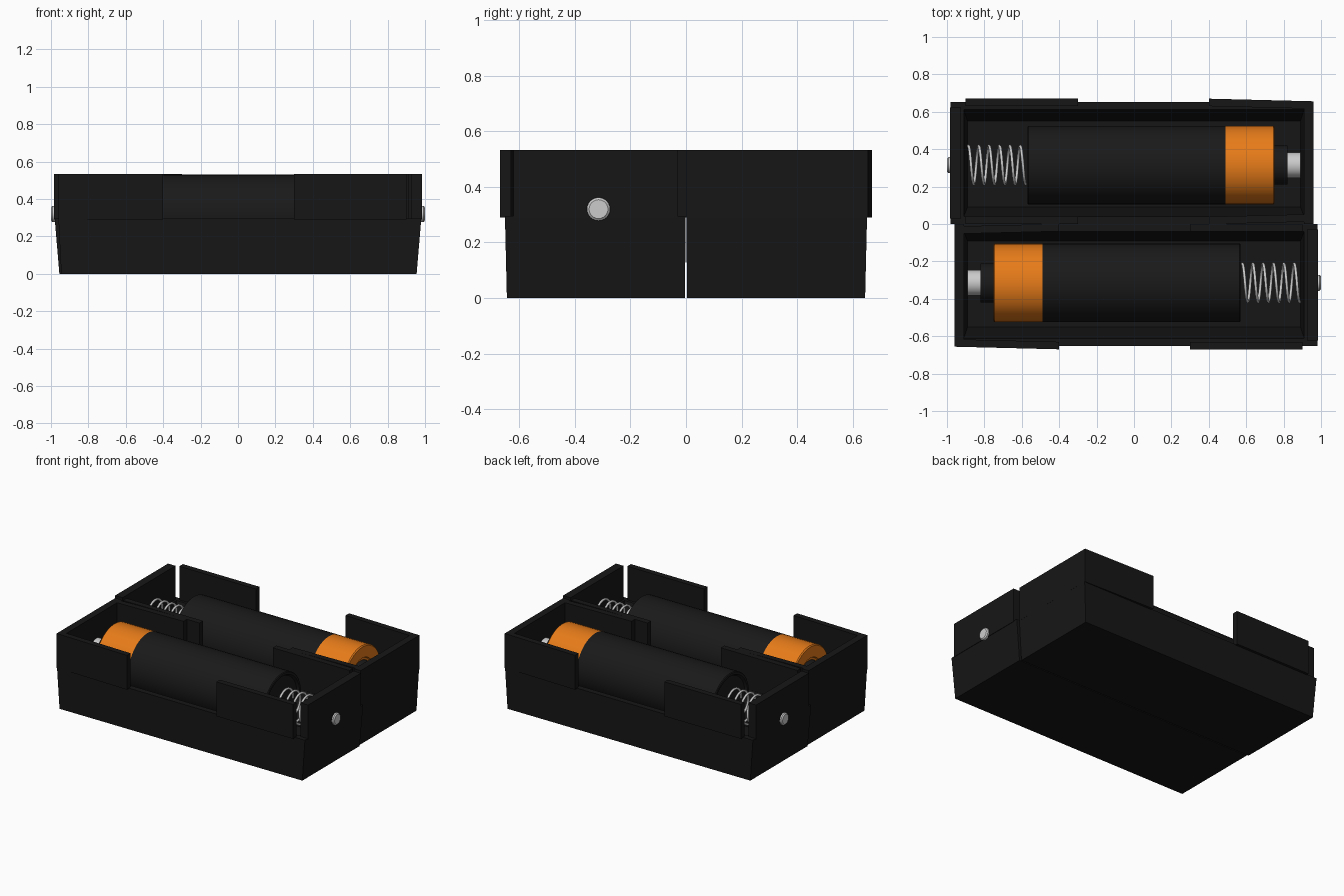
import bpy, bmesh, math

if "Cube" in bpy.data.objects:
    bpy.data.objects.remove(bpy.data.objects["Cube"])

AY, AZ = 0.315, 0.32      # battery axis
RIM, TOP = 0.29, 0.533    # tray rim height, clip top height


def material(name, col):
    m = bpy.data.materials.new(name)
    m.diffuse_color = (*col, 1)
    m.use_nodes = True
    m.node_tree.nodes["Principled BSDF"].inputs["Base Color"].default_value = m.diffuse_color
    return m


BLACK = material("black_plastic", (0.008, 0.008, 0.008))
SLEEVE = material("black_sleeve", (0.01, 0.01, 0.01))
ORANGE = material("orange_sleeve", (0.8, 0.2, 0.01))
METAL = material("metal", (0.6, 0.6, 0.6))


def place(name, data, mat, smooth=False):
    """Link a part and its copy turned half round for the second holder."""
    data.materials.append(mat)
    for i, tag in enumerate(("back", "front")):
        ob = bpy.data.objects.new(f"{name}_{tag}", data)
        ob.rotation_euler.z = math.pi * i
        bpy.context.collection.objects.link(ob)
        if smooth and i == 0:
            bpy.ops.object.select_all(action='DESELECT')
            bpy.context.view_layer.objects.active = ob
            ob.select_set(True)
            bpy.ops.object.shade_smooth_by_angle(angle=math.radians(35))


def loft(name, rings, mat, smooth=False):
    """Join rings of equal point count, closing both ends."""
    bm = bmesh.new()
    vs = [[bm.verts.new(p) for p in r] for r in rings]
    n = len(vs[0])
    for a, b in zip(vs, vs[1:]):
        for i in range(n):
            bm.faces.new((a[i], a[(i + 1) % n], b[(i + 1) % n], b[i]))
    bm.faces.new(vs[0])
    bm.faces.new(vs[-1])
    bmesh.ops.recalc_face_normals(bm, faces=bm.faces)
    me = bpy.data.meshes.new(name)
    bm.to_mesh(me)
    bm.free()
    place(name, me, mat, smooth)


def rect(x0, x1, y0, y1, z):
    return [(x0, y0, z), (x1, y0, z), (x1, y1, z), (x0, y1, z)]


def prism(name, pts, z0=RIM, z1=TOP):
    loft(name, [[(x, y, z) for x, y in pts] for z in (z0, z1)], BLACK)


def lathe(name, profile, mat, n=40):
    """Turn (x, radius) points about the battery axis."""
    loft(name, [[(x, AY + r * math.cos(2 * math.pi * i / n),
                  AZ + r * math.sin(2 * math.pi * i / n)) for i in range(n)]
                for x, r in profile], mat, True)


# tray with sloping sides and hollow
loft("tray", [rect(-0.955, 0.945, 0.004, 0.645, 0),
              rect(-0.98, 0.96, 0.001, 0.652, RIM + 0.005),
              rect(-0.91, 0.91, 0.04, 0.612, RIM + 0.005),
              rect(-0.89, 0.89, 0.09, 0.55, 0.06)], BLACK)

# end walls above the rim
prism("spring_end_wall", [(-0.983, 0.03), (-0.925, 0.03), (-0.925, 0.622), (-0.983, 0.622)])
prism("cap_end_wall", [(0.91, 0.0), (0.96, 0.0), (0.96, 0.655), (0.91, 0.655)])

# clip walls: mirrored pair on the long sides, with an open middle
for side, f in (("outer", lambda y: y), ("inner", lambda y: 0.669 - y)):
    prism(f"spring_clip_{side}", [(x, f(y)) for x, y in
          ((-0.9, 0.67), (-0.3, 0.67), (-0.3, 0.63), (-0.9, 0.63))])
    prism(f"cap_clip_{side}", [(x, f(y)) for x, y in
          ((0.4, 0.67), (0.96, 0.656), (0.96, 0.616), (0.4, 0.63))])

# battery
lathe("battery_body", [(-0.555, 0.17), (-0.555, 0.18), (-0.57, 0.19), (-0.57, 0.205),
                       (-0.565, 0.21), (0.49, 0.21)], SLEEVE)
lathe("battery_band", [(0.49, 0.21), (0.745, 0.21), (0.752, 0.203), (0.752, 0.125),
                       (0.74, 0.12)], ORANGE)
lathe("battery_collar", [(0.73, 0.105), (0.82, 0.105)], SLEEVE)
lathe("battery_cap", [(0.81, 0.068), (0.89, 0.068)], METAL)

# contact rivet
lathe("rivet", [(-0.97, 0.042), (-0.993, 0.042), (-1.0, 0.034)], METAL, 24)

# contact spring
TURNS, STEP = 5.5, 20
cu = bpy.data.curves.new("spring", 'CURVE')
cu.dimensions = '3D'
cu.bevel_depth = 0.008
cu.bevel_resolution = 2
cu.use_fill_caps = True
sp = cu.splines.new('POLY')
count = int(TURNS * STEP) + 1
sp.points.add(count - 1)
for i, p in enumerate(sp.points):
    a = 2 * math.pi * i / STEP
    p.co = (-0.885 + 0.305 * i / (count - 1), AY + 0.102 * math.cos(a),
            AZ + 0.102 * math.sin(a), 1)
sp.use_smooth = True
place("spring", cu, METAL)
